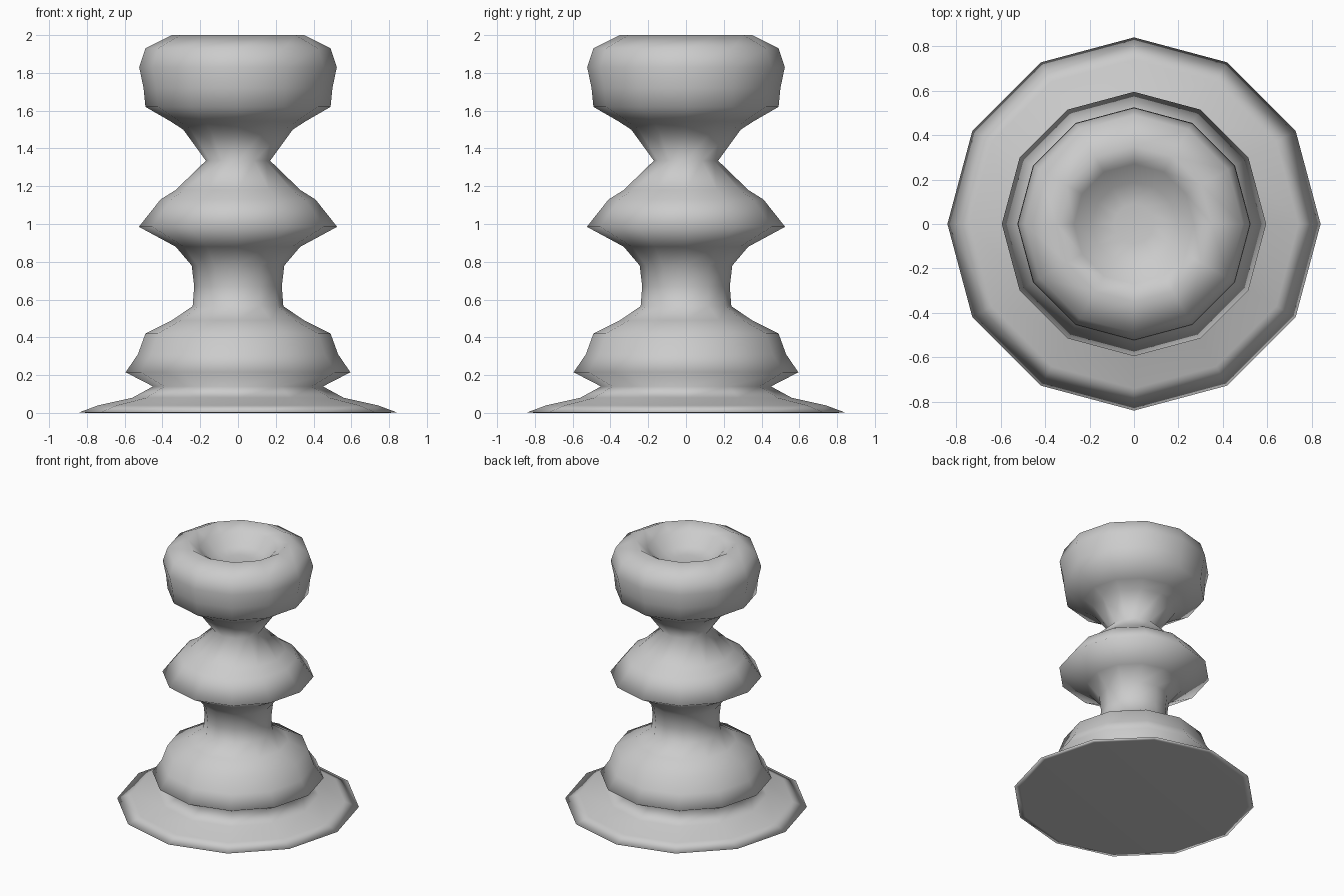
import bpy
import bmesh
from math import cos, sin, tau

cube = bpy.data.objects.get("Cube")
if cube:
    bpy.data.objects.remove(cube, do_unlink=True)

SIDES = 12

stone = bpy.data.materials.new("plain_grey")
stone.use_nodes = True
GREY = (0.6, 0.6, 0.6, 1)
stone.diffuse_color = GREY
stone.node_tree.nodes["Principled BSDF"].inputs["Base Color"].default_value = GREY


def lathe(name, profile):
    """Turn a (radius, height) profile, closing both ends on the axis."""
    bm = bmesh.new()
    rings = [[bm.verts.new((r * cos(tau * i / SIDES), r * sin(tau * i / SIDES), z))
              for i in range(SIDES)] for r, z in profile]
    for low, high in zip(rings, rings[1:]):
        for i in range(SIDES):
            j = (i + 1) % SIDES
            bm.faces.new((low[i], low[j], high[j], high[i]))
    bm.faces.new(rings[0][::-1])
    bm.faces.new(rings[-1])
    for face in bm.faces:
        face.smooth = True
    mesh = bpy.data.meshes.new(name)
    bm.to_mesh(mesh)
    bm.free()
    mesh.materials.append(stone)
    obj = bpy.data.objects.new(name, mesh)
    bpy.context.collection.objects.link(obj)
    return obj


# Flared foot and domed base
foot = [(0.80, 0), (0.84, 0.003), (0.74, 0.04), (0.56, 0.08), (0.45, 0.14)]
dome = [(0.595, 0.215), (0.53, 0.31), (0.49, 0.42), (0.35, 0.49), (0.24, 0.565)]
# Slim stem and sharp collar
stem = [(0.232, 0.67), (0.245, 0.78), (0.33, 0.88)]
collar = [(0.525, 0.985), (0.41, 1.13), (0.33, 1.18), (0.17, 1.335)]
# Rounded head with a shallow bowl
head = [(0.29, 1.50), (0.36, 1.545), (0.49, 1.62), (0.50, 1.72),
        (0.523, 1.83), (0.49, 1.93), (0.35, 2.0)]
bowl = [(0.27, 1.95), (0.19, 1.87), (0.09, 1.855)]

lathe("turned_pedestal", foot + dome + stem + collar + head + bowl)
